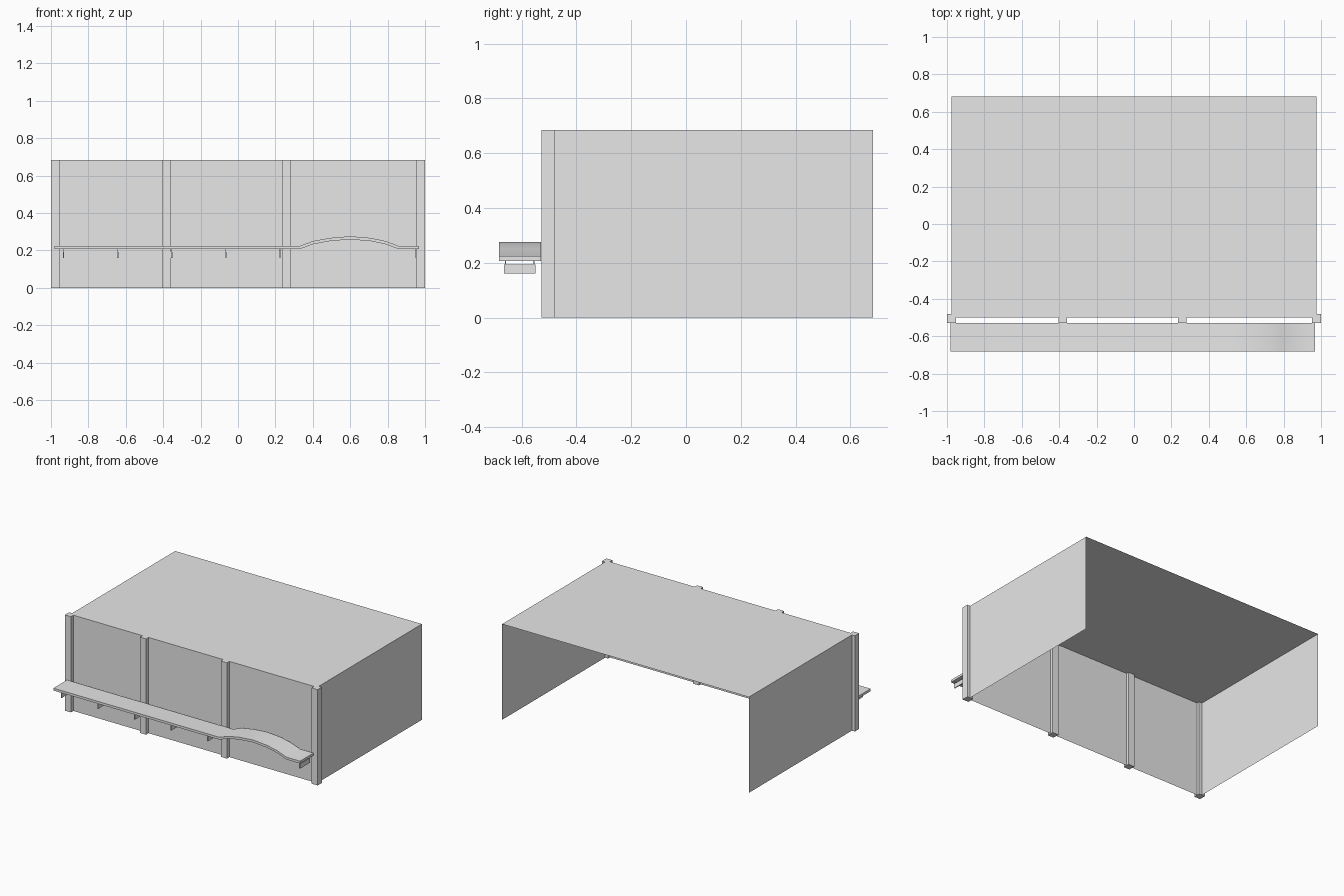
import bpy
import bmesh
from mathutils import Vector

if "Cube" in bpy.data.objects:
    bpy.data.objects.remove(bpy.data.objects["Cube"], do_unlink=True)

# One plain grey for everything
grey = bpy.data.materials.new("plain_grey")
grey.use_nodes = True
GREY = (0.8, 0.8, 0.8, 1)
grey.diffuse_color = GREY
grey.node_tree.nodes["Principled BSDF"].inputs["Base Color"].default_value = GREY

HEIGHT = 0.684
FRONT, BACK = -0.5, 0.683
HALF = 0.975


def finish(name, bm):
    mesh = bpy.data.meshes.new(name)
    bm.to_mesh(mesh)
    bm.free()
    mesh.materials.append(grey)
    obj = bpy.data.objects.new(name, mesh)
    bpy.context.collection.objects.link(obj)
    return obj


def box(name, low, high):
    bm = bmesh.new()
    bmesh.ops.create_cube(bm, size=1)
    low, high = Vector(low), Vector(high)
    for v in bm.verts:
        v.co = (low + high) / 2 + v.co * (high - low)
    return finish(name, bm)


def panel(name, corners):
    bm = bmesh.new()
    bm.faces.new([bm.verts.new(c) for c in corners])
    return finish(name, bm)


# Thin shell: roof, front and two sides, open at back and bottom
panel("roof", [(-HALF, FRONT, HEIGHT), (HALF, FRONT, HEIGHT),
               (HALF, BACK, HEIGHT), (-HALF, BACK, HEIGHT)])
panel("front_wall", [(-HALF, FRONT, 0), (HALF, FRONT, 0),
                     (HALF, FRONT, HEIGHT), (-HALF, FRONT, HEIGHT)])
panel("left_wall", [(HALF, FRONT, 0), (HALF, BACK, 0),
                    (HALF, BACK, HEIGHT), (HALF, FRONT, HEIGHT)])
panel("right_wall", [(-HALF, BACK, 0), (-HALF, FRONT, 0),
                     (-HALF, FRONT, HEIGHT), (-HALF, BACK, HEIGHT)])

# Square piers set through the front wall
for i, x in enumerate((-0.975, -0.381, 0.258, 0.975)):
    box(f"pier_{i + 1}", (x - 0.024, -0.528, 0), (x + 0.024, -0.48, HEIGHT))

# Canopy with an arched stretch, extruded from its front profile
profile = [(-0.982, 0.224), (0.33, 0.224), (0.4, 0.25), (0.49, 0.267),
           (0.6, 0.276), (0.71, 0.267), (0.79, 0.25), (0.86, 0.224), (0.968, 0.224)]
THICK = 0.017
bm = bmesh.new()
outline = profile + [(x, z - THICK) for x, z in reversed(profile)]
face = bm.faces.new([bm.verts.new((x, -0.682, z)) for x, z in outline])
side = bmesh.ops.extrude_face_region(bm, geom=[face])
bmesh.ops.translate(bm, vec=(0, 0.153, 0),
                    verts=[g for g in side["geom"] if isinstance(g, bmesh.types.BMVert)])
bmesh.ops.recalc_face_normals(bm, faces=bm.faces)
canopy = finish("canopy", bm)
bpy.ops.object.select_all(action="DESELECT")
canopy.select_set(True)
bpy.context.view_layer.objects.active = canopy
bpy.ops.object.shade_smooth_by_angle()

# Small hanging boards, each on two short hangers
for i, x in enumerate((-0.932, -0.643, -0.354, -0.065, 0.224, 0.952)):
    box(f"hanging_board_{i + 1}", (x - 0.003, -0.664, 0.16), (x + 0.003, -0.549, 0.193))
    for end, y in (("front", -0.659), ("back", -0.556)):
        box(f"{end}_hanger_{i + 1}", (x - 0.002, y - 0.002, 0.19), (x + 0.002, y + 0.002, 0.21))
